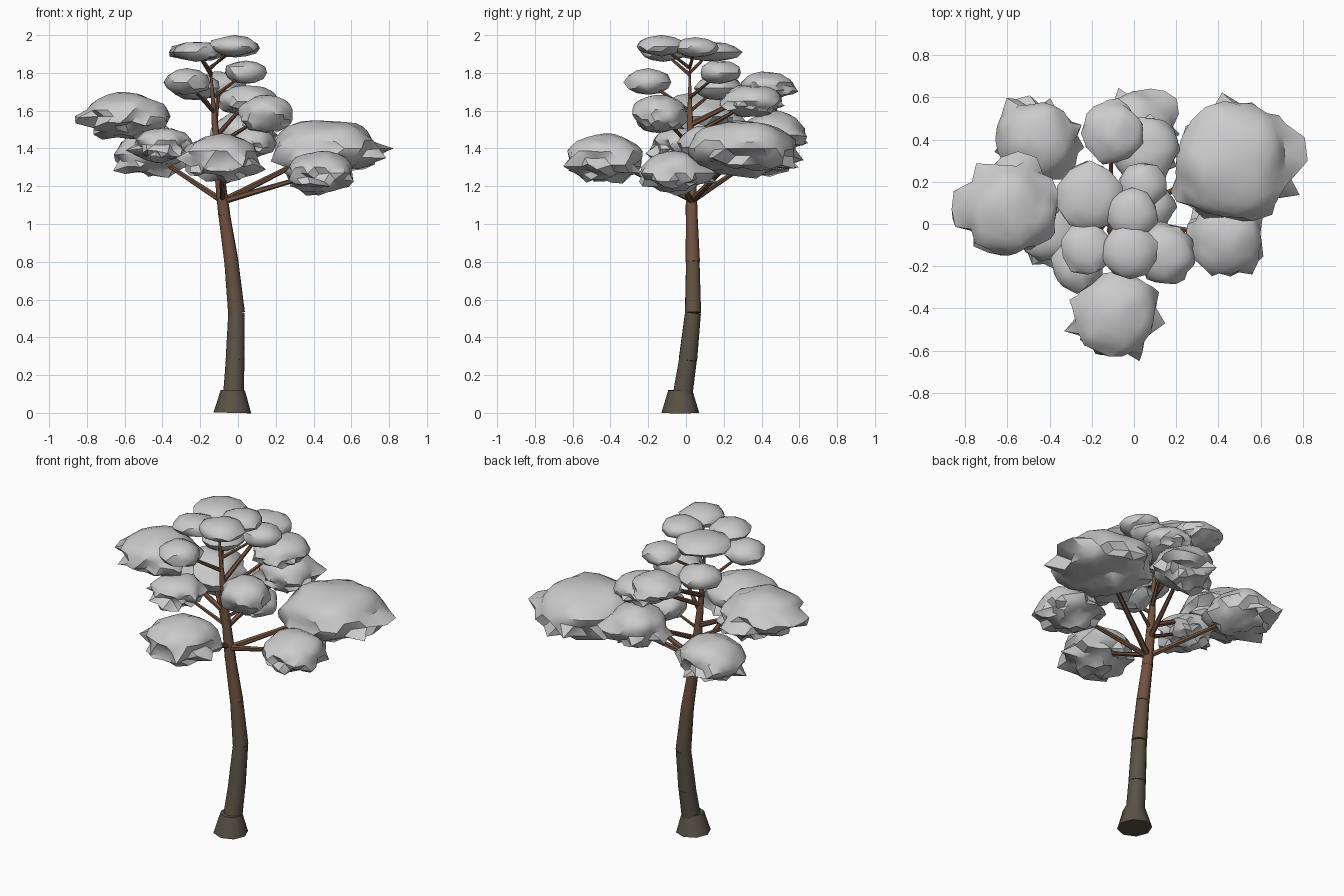
import bpy, bmesh, math, random
from mathutils import Vector, noise

if "Cube" in bpy.data.objects:
    bpy.data.objects.remove(bpy.data.objects["Cube"])

random.seed(4)


def material(name, rgb):
    m = bpy.data.materials.new(name)
    m.diffuse_color = (*rgb, 1)
    m.use_nodes = True
    m.node_tree.nodes["Principled BSDF"].inputs["Base Color"].default_value = m.diffuse_color
    return m


BARK_DARK = material("bark_dark", (0.105, 0.085, 0.06))
BARK_MID = material("bark_mid", (0.13, 0.085, 0.055))
BARK_RED = material("bark_red", (0.17, 0.085, 0.05))


def finish(bm, name, angle, mat=None):
    me = bpy.data.meshes.new(name)
    bm.to_mesh(me)
    bm.free()
    ob = bpy.data.objects.new(name, me)
    bpy.context.collection.objects.link(ob)
    if mat:
        me.materials.append(mat)
    bpy.ops.object.select_all(action='DESELECT')
    bpy.context.view_layer.objects.active = ob
    ob.select_set(True)
    bpy.ops.object.shade_smooth_by_angle(angle=math.radians(angle))
    return ob


def limb(name, a, b, ra, rb, mat, sides=10):
    """Tapered cylinder from a to b."""
    a, b = Vector(a), Vector(b)
    bm = bmesh.new()
    bmesh.ops.create_cone(bm, cap_ends=True, segments=sides, radius1=ra,
                          radius2=rb, depth=(b - a).length)
    rot = (b - a).to_track_quat('Z', 'Y')
    for v in bm.verts:
        v.co = rot @ v.co + (a + b) / 2
    return finish(bm, name, 50, mat)


def clump(name, centre, radius, height, spike):
    """Needle cushion: smooth lumpy dome above, ragged spikes below."""
    bm = bmesh.new()
    bmesh.ops.create_icosphere(bm, subdivisions=2 if spike < 0.11 else 3, radius=1)
    off = Vector([random.uniform(-50, 50) for _ in range(3)])
    for v in bm.verts:
        n = v.co.normalized()
        r = 0.95 + 0.14 * noise.noise(n * 1.8 + off)
        if n.z < 0.3:
            low = min(1, (0.3 - n.z) / 0.4)
            edge = max(0, 1 - abs(n.z + 0.1) / 0.6)
            r += low * random.uniform(-0.22, 0.08) * min(1, spike * 2.5)
            if random.random() < 0.35:
                r += low * spike * random.uniform(0.2, 1) * (0.35 + 0.65 * edge)
        p = n * r
        if p.z < 0:
            p.z *= 0.85
            p.z -= spike * random.uniform(0, 0.5) * (1 if n.z < -0.1 else 0.3)
        v.co = centre + Vector((p.x * radius, p.y * radius, p.z * height))
    return finish(bm, name, 38)


# Trunk flare and tapering trunk sections
limb("root_flare", (-0.03, -0.03, 0), (-0.027, -0.03, 0.12), 0.10, 0.064, BARK_DARK, 8)
path = [(-0.025, -0.02, 0.08), (-0.015, 0.01, 0.28), (-0.008, 0.037, 0.53),
        (-0.035, 0.036, 0.80), (-0.073, 0.03, 1.05), (-0.10, 0.026, 1.28),
        (-0.12, 0.022, 1.50), (-0.135, 0.02, 1.68), (-0.145, 0.02, 1.83)]


def girth(z):
    return 0.057 - 0.0235 * z - 0.003 * max(0, z - 1.3) * 10 * 0.6


for i, (p, q) in enumerate(zip(path, path[1:])):
    mat = BARK_DARK if i < 2 else BARK_MID if i < 3 else BARK_RED
    limb(f"trunk_section_{i + 1}", p, q, girth(p[2]), girth(q[2]) - 0.001, mat)


def on_trunk(z):
    for p, q in zip(path, path[1:]):
        if p[2] <= z <= q[2]:
            return Vector(p).lerp(Vector(q), (z - p[2]) / (q[2] - p[2]))
    return Vector(path[-1])


# Foliage clumps by tier: (x, y, z, radius, half height); spikes shrink upward
tiers = {
    0.38: [(-0.59, 0.07, 1.57, 0.23, 0.13), (-0.40, -0.03, 1.42, 0.16, 0.10),
           (-0.46, 0.40, 1.37, 0.20, 0.13), (-0.09, -0.43, 1.35, 0.21, 0.14),
           (0.47, 0.30, 1.40, 0.30, 0.16), (0.43, -0.06, 1.27, 0.19, 0.12),
           (0.02, 0.46, 1.47, 0.18, 0.13)],
    0.22: [(0.05, 0.35, 1.65, 0.17, 0.09), (-0.10, 0.43, 1.73, 0.15, 0.08),
           (0.15, -0.14, 1.58, 0.15, 0.11), (0.08, 0.08, 1.43, 0.12, 0.09)],
    0.10: [(-0.27, -0.20, 1.75, 0.13, 0.08), (-0.22, 0.17, 1.72, 0.13, 0.08),
           (0.04, 0.18, 1.80, 0.12, 0.07)],
    0.06: [(-0.21, 0.13, 1.91, 0.17, 0.06), (-0.01, 0.05, 1.93, 0.13, 0.06),
           (-0.02, -0.13, 1.94, 0.14, 0.06), (-0.22, -0.12, 1.91, 0.13, 0.06)],
}
count = 0
for spike, group in tiers.items():
    for x, y, z, radius, height in group:
        count += 1
        tip = Vector((x, y, z))
        clump(f"foliage_clump_{count}", tip, radius, height, spike)
        # Branch rising from the trunk into the clump
        reach = math.hypot(x + 0.1, y - 0.02)
        root = on_trunk(max(1.12, z - 0.05 - 0.38 * reach))
        thick = 0.007 + 0.02 * min(0.6, reach)
        limb(f"branch_{count}", root, root.lerp(tip, 0.9), thick, thick * 0.6, BARK_RED, 6)
